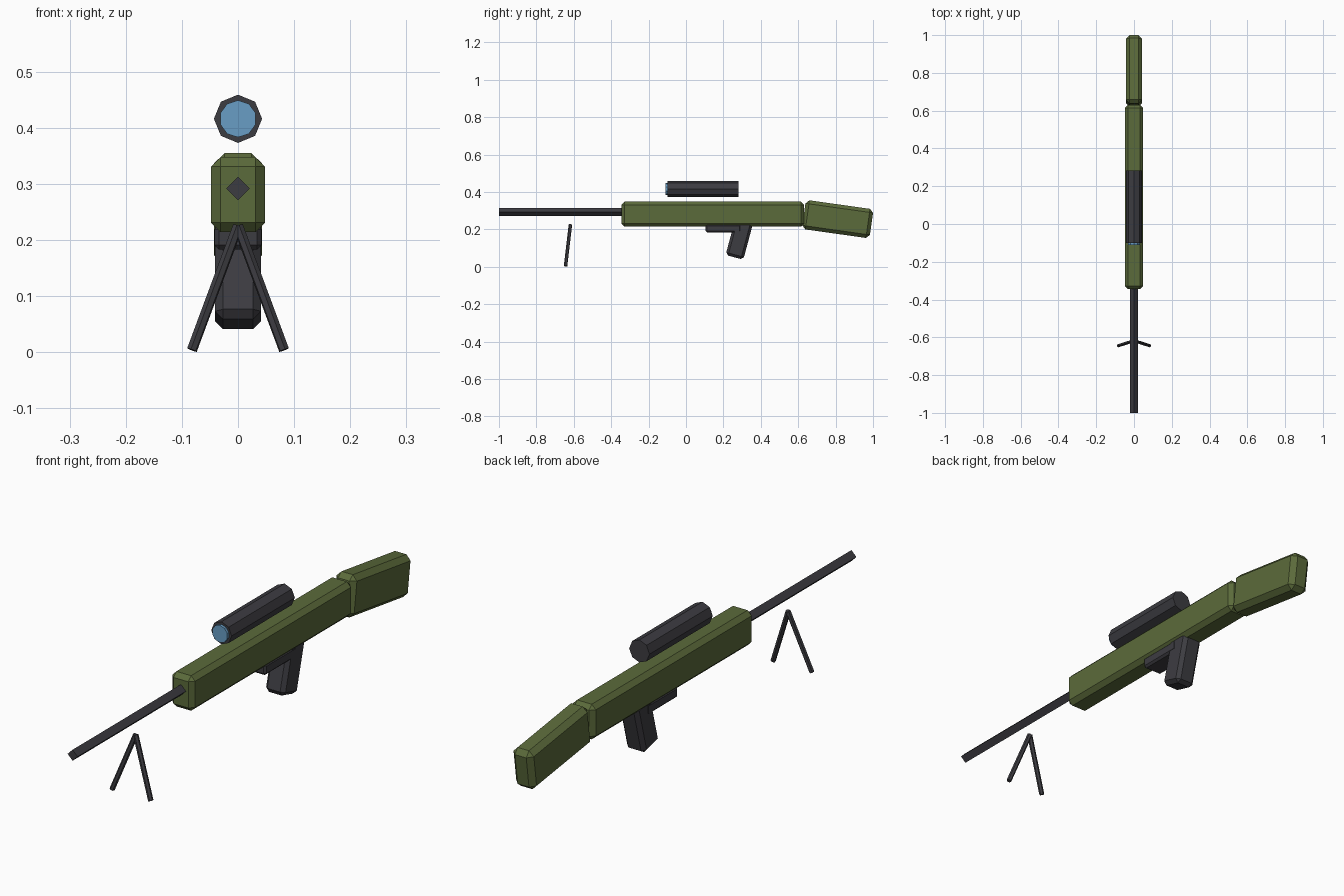
import bpy
from math import radians
from mathutils import Vector

default = bpy.data.objects.get("Cube")
if default:
    bpy.data.objects.remove(default, do_unlink=True)


def material(name, rgb):
    mat = bpy.data.materials.new(name)
    mat.use_nodes = True
    mat.diffuse_color = (*rgb, 1)
    mat.node_tree.nodes["Principled BSDF"].inputs["Base Color"].default_value = (*rgb, 1)
    return mat


olive = material("olive green", (0.105, 0.145, 0.043))
charcoal = material("charcoal", (0.046, 0.045, 0.053))
glass = material("lens blue", (0.14, 0.34, 0.56))


def finish(name, mat):
    obj = bpy.context.object
    obj.name = obj.data.name = name
    obj.data.materials.append(mat)
    return obj


def chamfered_box(name, mat, centre, size, bevel, tilt=0):
    """Box with one-step chamfers, tilted about the x axis."""
    bpy.ops.mesh.primitive_cube_add(size=1, location=centre)
    obj = finish(name, mat)
    obj.scale = size
    bpy.ops.object.transform_apply(location=False, rotation=False, scale=True)
    obj.rotation_euler.x = radians(tilt)
    mod = obj.modifiers.new("chamfer", "BEVEL")
    mod.width = bevel
    mod.segments = 1
    return obj


def rod(name, mat, start, end, radius, sides):
    """Flat-sided cylinder between two points."""
    a, b = Vector(start), Vector(end)
    bpy.ops.mesh.primitive_cylinder_add(
        vertices=sides, radius=radius, depth=(b - a).length, location=(a + b) / 2)
    obj = finish(name, mat)
    obj.rotation_euler = (b - a).to_track_quat("Z", "Y").to_euler()
    return obj


# Body and stock
chamfered_box("receiver", olive, (0, 0.143, 0.281), (0.096, 0.976, 0.134), 0.017)
chamfered_box("stock", olive, (0, 0.811, 0.2545), (0.086, 0.365, 0.157), 0.019, -8)

# Grip and trigger housing
chamfered_box("grip", charcoal, (0, 0.285, 0.147), (0.082, 0.098, 0.2), 0.014, -15)
chamfered_box("trigger_housing", charcoal, (0, 0.2, 0.205), (0.084, 0.19, 0.044), 0.008)

# Square barrel standing on its edge
rod("barrel", charcoal, (0, -1, 0.292), (0, -0.3, 0.292), 0.021, 4)

# Sight tube and its lens
rod("scope", charcoal, (0, -0.1, 0.416), (0, 0.282, 0.416), 0.043, 8)
rod("lens", glass, (0, -0.11, 0.416), (0, -0.09, 0.416), 0.033, 10)

# Splayed support legs
for side, x in (("left", 0.082), ("right", -0.082)):
    rod(side + "_bipod_leg", charcoal, (0, -0.618, 0.225), (x, -0.644, 0.004), 0.0095, 6)
